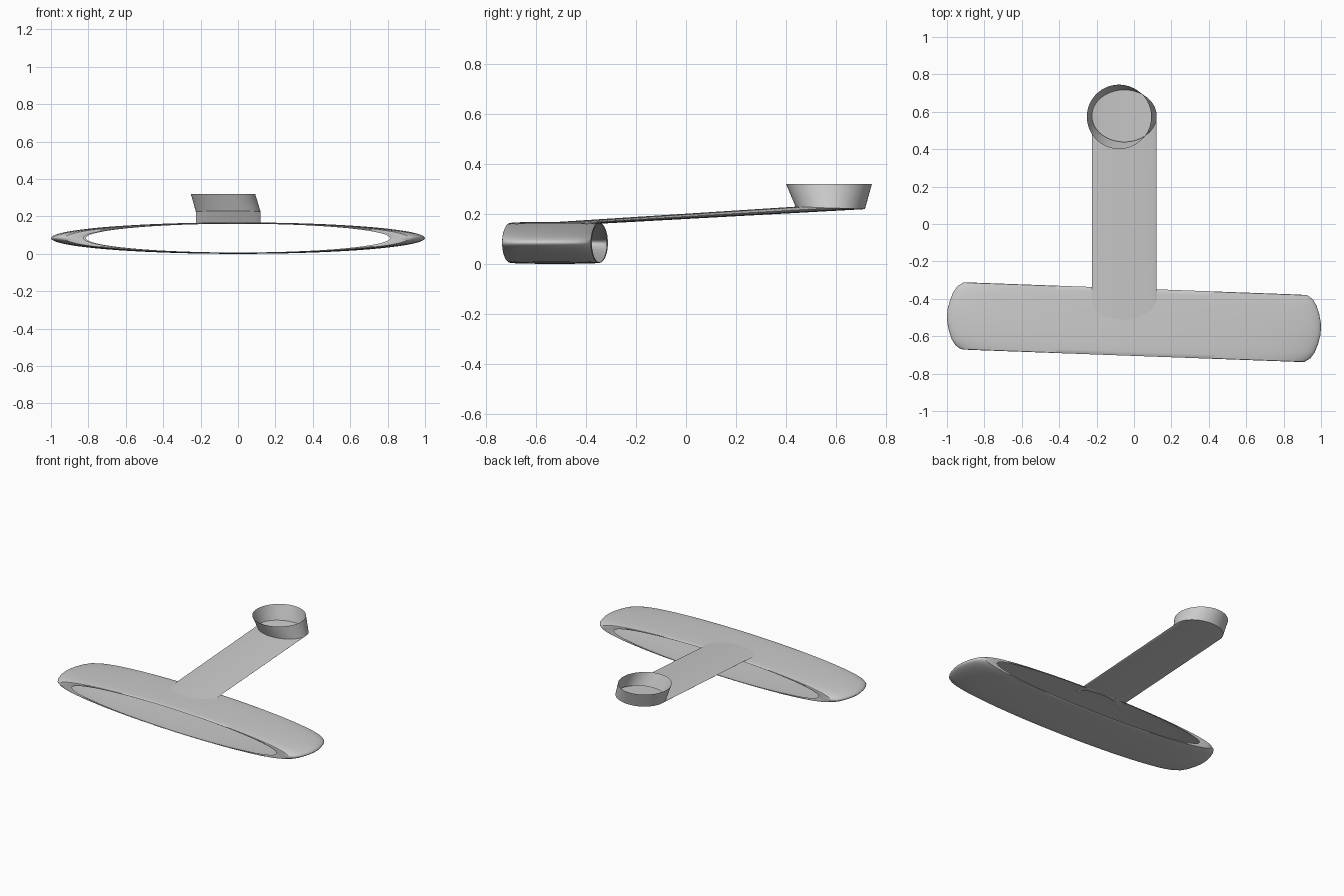
import bpy, bmesh, math
from mathutils import Matrix, Vector

if "Cube" in bpy.data.objects:
    bpy.data.objects.remove(bpy.data.objects["Cube"])


def loft(name, rings, angle=40):
    """Bridge a list of equal-length point rings into an open shell."""
    bm = bmesh.new()
    loops = [[bm.verts.new(p) for p in r] for r in rings]
    n = len(rings[0])
    for a, b in zip(loops, loops[1:]):
        for i in range(n):
            j = (i + 1) % n
            bm.faces.new((a[i], a[j], b[j], b[i]))
    me = bpy.data.meshes.new(name)
    bm.to_mesh(me)
    bm.free()
    ob = bpy.data.objects.new(name, me)
    bpy.context.collection.objects.link(ob)
    bpy.ops.object.select_all(action='DESELECT')
    ob.select_set(True)
    bpy.context.view_layer.objects.active = ob
    bpy.ops.object.shade_smooth_by_angle(angle=math.radians(angle))
    return ob


def circle(n):
    return [(math.cos(2 * math.pi * i / n), math.sin(2 * math.pi * i / n)) for i in range(n)]


# Flat oval mouth: open front and back, bulging at the sides with inturned lips
half = [(0.82, 0.077, 0.177), (0.875, 0.0785, 0.18), (0.92, 0.080, 0.178),
        (0.95, 0.082, 0.158), (0.972, 0.083, 0.125), (0.988, 0.0838, 0.08),
        (0.998, 0.084, 0.035)]
profile = [(a, b, -y) for a, b, y in half] + [(1.0, 0.084, 0)] + half[::-1]
place = Matrix.Translation((0, -0.525, 0.084)) @ Matrix.Rotation(math.radians(-2.1), 4, 'Z')
loft("oval_mouth", [[place @ Vector((a * c, y, b * s)) for c, s in reversed(circle(128))]
                    for a, b, y in profile])


# Flattened neck sheared back from the mouth, then rising into a round collar
def ring(x, y, z, rx, ry, dz):
    return [(x + rx * c, y + ry * s, z + dz * s) for c, s in circle(64)]


start = (-0.052, -0.435, 0.164, 0.172, 0.077, -0.004)
bend = (-0.052, 0.578, 0.224, 0.173, 0.139, -0.005)
rim = (-0.08, 0.573, 0.32, 0.172, 0.172, 0.0)


def mix(a, b, t):
    return [u + (v - u) * t for u, v in zip(a, b)]


loft("flat_neck", [ring(*mix(start, bend, i / 12)) for i in range(13)])
loft("round_collar", [ring(*mix(bend, rim, i / 4)) for i in range(5)])
